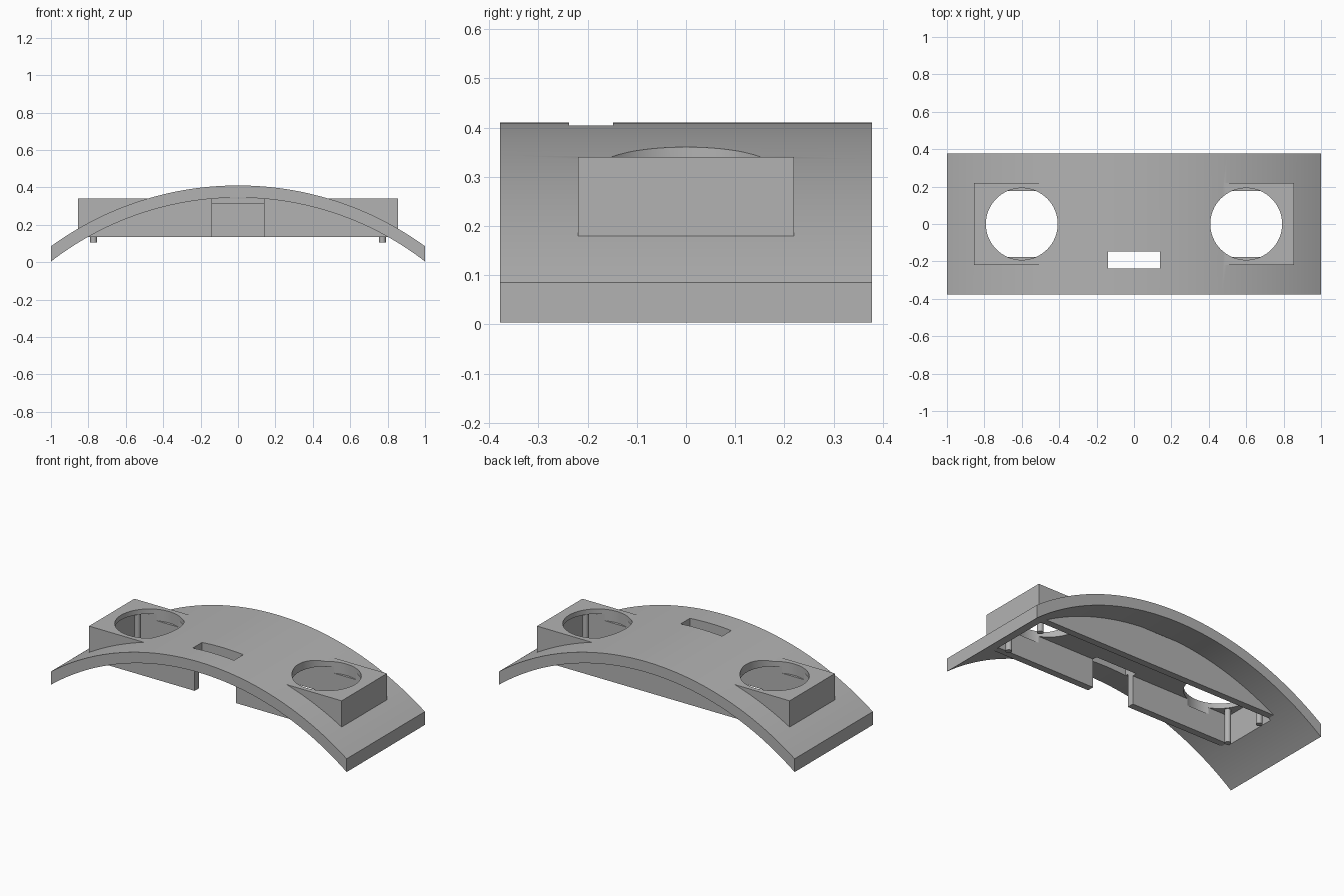
import bpy, bmesh, math
from mathutils import Matrix, Vector

cube = bpy.data.objects.get("Cube")
if cube:
    bpy.data.objects.remove(cube, do_unlink=True)

grey = bpy.data.materials.new("plain grey")
grey.use_nodes = True
grey.diffuse_color = (0.45, 0.45, 0.45, 1)
grey.node_tree.nodes["Principled BSDF"].inputs["Base Color"].default_value = (0.45, 0.45, 0.45, 1)


def finish(name, bm):
    bmesh.ops.recalc_face_normals(bm, faces=bm.faces)
    mesh = bpy.data.meshes.new(name)
    bm.to_mesh(mesh)
    bm.free()
    mesh.materials.append(grey)
    obj = bpy.data.objects.new(name, mesh)
    bpy.context.collection.objects.link(obj)
    return obj


def box(name, low, high):
    low, high = Vector(low), Vector(high)
    bm = bmesh.new()
    place = Matrix.Translation((low + high) / 2) @ Matrix.Diagonal((*(high - low), 1))
    bmesh.ops.create_cube(bm, size=1, matrix=place)
    return finish(name, bm)


def cylinder(name, x, y, low, high, radius, sides):
    bm = bmesh.new()
    bmesh.ops.create_cone(bm, cap_ends=True, segments=sides, radius1=radius, radius2=radius,
                          depth=high - low, matrix=Matrix.Translation((x, y, (low + high) / 2)))
    return finish(name, bm)


def combine(target, tool, operation):
    mod = target.modifiers.new(operation, "BOOLEAN")
    mod.operation, mod.object, mod.solver = operation, tool, "EXACT"
    graph = bpy.context.evaluated_depsgraph_get()
    mesh = bpy.data.meshes.new_from_object(target.evaluated_get(graph))
    target.modifiers.clear()
    target.data = mesh
    bpy.data.objects.remove(tool, do_unlink=True)


# Arched plate with concentric faces and vertical ends
CENTRE, OUTER, INNER, HALF, STEPS = -1.29, 1.70, 1.635, 0.378, 72


def arc(radius):
    limit = math.asin(1 / radius)
    angles = [limit * (2 * i / STEPS - 1) for i in range(STEPS + 1)]
    return [(radius * math.sin(a), -HALF, CENTRE + radius * math.cos(a)) for a in angles]


bm = bmesh.new()
profile = bm.faces.new([bm.verts.new(p) for p in arc(OUTER) + arc(INNER)[::-1]])
swept = bmesh.ops.extrude_face_region(bm, geom=[profile])["geom"]
bmesh.ops.translate(bm, vec=(0, 2 * HALF, 0),
                    verts=[v for v in swept if isinstance(v, bmesh.types.BMVert)])
plate = finish("arched_housing", bm)

# Long rectangular housing through the arch, hollow from below
combine(plate, box("housing", (-0.855, -0.219, 0.135), (0.855, 0.219, 0.34)), "UNION")
combine(plate, box("cavity", (-0.815, -0.177, 0.1), (0.815, 0.177, 0.31)), "DIFFERENCE")

# Round openings and the front slot, which also splits the front wall
for side in (-1, 1):
    combine(plate, cylinder("opening", side * 0.6, 0, 0.27, 0.6, 0.192, 64), "DIFFERENCE")
combine(plate, box("slot", (-0.14, -0.238, 0.05), (0.14, -0.148, 0.6)), "DIFFERENCE")

# Mounting pegs hanging from the lid at each corner
parts = [plate]
for x, side in ((-0.772, "right"), (0.772, "left")):
    for y, end in ((-0.132, "front"), (0.132, "back")):
        parts.append(cylinder(f"{end}_{side}_peg", x, y, 0.105, 0.315, 0.018, 20))

bpy.ops.object.select_all(action="DESELECT")
for obj in parts:
    obj.select_set(True)
bpy.context.view_layer.objects.active = plate
bpy.ops.object.shade_smooth_by_angle(angle=math.radians(25))
